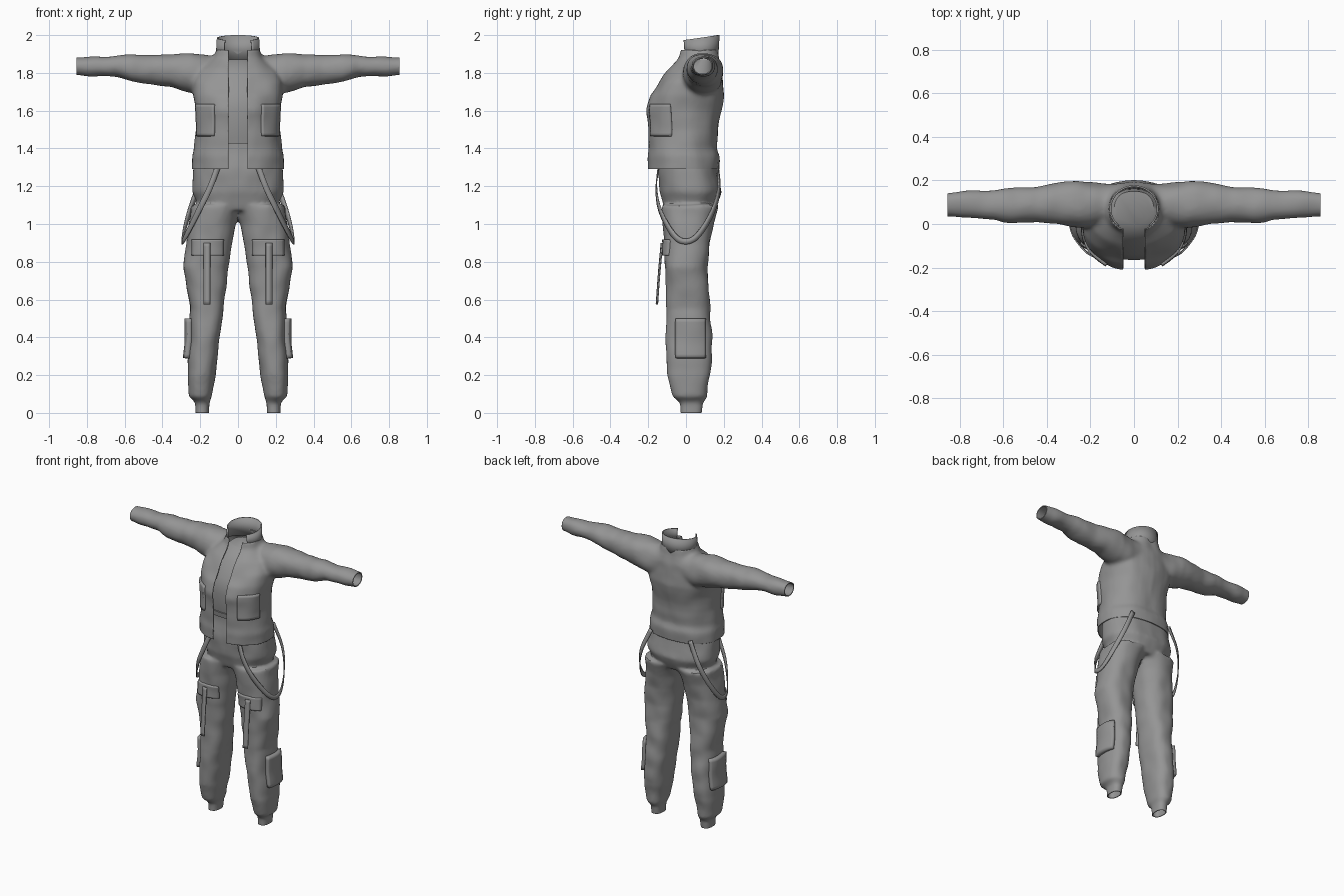
import bpy, bmesh, math
from mathutils import Vector, noise
from mathutils.bvhtree import BVHTree

cube = bpy.data.objects.get("Cube")
if cube:
    bpy.data.objects.remove(cube, do_unlink=True)

GREY = 0.3
cloth = bpy.data.materials.new("grey_cloth")
cloth.use_nodes = True
cloth.diffuse_color = (GREY, GREY, GREY, 1)
shader = cloth.node_tree.nodes["Principled BSDF"]
shader.inputs["Base Color"].default_value = cloth.diffuse_color
shader.inputs["Roughness"].default_value = 0.8


def add_object(name, bm):
    mesh = bpy.data.meshes.new(name)
    bm.to_mesh(mesh)
    bm.free()
    mesh.materials.append(cloth)
    obj = bpy.data.objects.new(name, mesh)
    bpy.context.collection.objects.link(obj)
    return obj


def smooth(obj, angle=40):
    bpy.ops.object.select_all(action="DESELECT")
    obj.select_set(True)
    bpy.context.view_layer.objects.active = obj
    bpy.ops.object.shade_smooth_by_angle(angle=math.radians(angle))


def thicken(obj, thickness, mirrored=False):
    mod = obj.modifiers.new("thickness", "SOLIDIFY")
    mod.thickness = thickness
    mod.offset = -1
    if mirrored:
        obj.modifiers.new("mirror", "MIRROR")
    smooth(obj)


def loft(bm, rows, axis="z", power=2.4, sides=40):
    """Closed tube through rounded sections: position, then low/high limits."""
    rings = []
    for t, a0, a1, b0, b1 in rows:
        ring = []
        for i in range(sides):
            angle = math.tau * i / sides
            c, s = math.cos(angle), math.sin(angle)
            a = (a0 + a1) / 2 + (a1 - a0) / 2 * math.copysign(abs(c) ** (2 / power), c)
            b = (b0 + b1) / 2 + (b1 - b0) / 2 * math.copysign(abs(s) ** (2 / power), s)
            ring.append(bm.verts.new((a, b, t) if axis == "z" else (t, a, b)))
        rings.append(ring)
    faces = [bm.faces.new(rings[0]), bm.faces.new(rings[-1])]
    for low, high in zip(rings, rings[1:]):
        for i in range(sides):
            j = (i + 1) % sides
            faces.append(bm.faces.new((low[i], low[j], high[j], high[i])))
    bmesh.ops.recalc_face_normals(bm, faces=faces)


def fuse(name, bm, wrinkle):
    """Merge overlapping tubes into one soft skin with gentle folds."""
    temp = add_object(name + "_helper", bm)
    remesh = temp.modifiers.new("fuse", "REMESH")
    remesh.mode = "VOXEL"
    remesh.voxel_size = 0.011
    soft = temp.modifiers.new("soften", "SMOOTH")
    soft.iterations = 7
    evaluated = temp.evaluated_get(bpy.context.evaluated_depsgraph_get())
    skin = bmesh.new()
    skin.from_mesh(evaluated.to_mesh())
    bpy.data.objects.remove(temp, do_unlink=True)
    skin.normal_update()
    for v in skin.verts:
        spot = Vector((abs(v.co.x) * 11, v.co.y * 8, v.co.z * 9))
        v.co += v.normal * wrinkle * noise.noise(spot)
    return skin


def cut(bm, point, normal, remove=True):
    everything = bm.verts[:] + bm.edges[:] + bm.faces[:]
    bmesh.ops.bisect_plane(bm, geom=everything, plane_co=point, plane_no=normal, clear_outer=remove)


def ribbon(name, points, width, thickness=0.006):
    """Flat band along a smooth path, facing away from the leg, on both sides."""
    pts = [Vector(p) for p in points]
    pts = [2 * pts[0] - pts[1]] + pts + [2 * pts[-1] - pts[-2]]
    path = []
    for a, b, c, d in zip(pts, pts[1:], pts[2:], pts[3:]):
        for k in range(8):
            t = k / 8
            path.append(b + (c - a) * t / 2 + (2 * a - 5 * b + 4 * c - d) * t * t / 2
                        + (3 * b - a - 3 * c + d) * t ** 3 / 2)
    path.append(pts[-2])
    bm = bmesh.new()
    pairs = []
    for i, p in enumerate(path):
        tangent = path[min(i + 1, len(path) - 1)] - path[max(i - 1, 0)]
        outward = Vector((p.x - 0.13, p.y - 0.02, 0))
        side = tangent.cross(outward).normalized() * width / 2
        pairs.append((bm.verts.new(p - side), bm.verts.new(p + side)))
    for (a, b), (c, d) in zip(pairs, pairs[1:]):
        bm.faces.new((a, b, d, c))
    thicken(add_object(name, bm), thickness, True)


def patch(name, tree, centre, outward, width, height, thickness):
    """Pocket or flap laid over the garment, on both sides."""
    out = Vector(outward).normalized()
    across = Vector((0, 0, 1)).cross(out).normalized()
    steps = 10
    bm = bmesh.new()
    grid = []
    for r in range(steps + 1):
        line = []
        for c in range(steps + 1):
            p = (Vector(centre) + across * width * (c / steps - 0.5)
                 + Vector((0, 0, height * (r / steps - 0.5))))
            hit = tree.ray_cast(p + out * 0.3, -out, 0.6)[0] or tree.find_nearest(p)[0]
            line.append(bm.verts.new(hit + out * thickness))
        grid.append(line)
    for low, high in zip(grid, grid[1:]):
        for c in range(steps):
            bm.faces.new((low[c], low[c + 1], high[c + 1], high[c]))
    bmesh.ops.smooth_vert(bm, verts=bm.verts, factor=0.5, use_axis_x=True, use_axis_y=True)
    thicken(add_object(name, bm), thickness + 0.008, True)


# Jacket: body and sleeves fused, then opened at hem, neck, wrists and front
body = [(1.26, .24, -.2, .18), (1.36, .245, -.205, .18), (1.4, .235, -.2, .165),
        (1.5, .22, -.2, .17), (1.6, .225, -.21, .185), (1.68, .24, -.19, .2),
        (1.75, .24, -.145, .2), (1.82, .21, -.095, .195), (1.88, .135, -.04, .175),
        (1.96, .1, -.02, .165)]
sleeve = [(.15, -.01, .19, 1.68, 1.895), (.25, -.02, .2, 1.69, 1.907),
          (.35, 0, .19, 1.725, 1.9), (.45, .01, .175, 1.74, 1.892), (.56, 0, .165, 1.755, 1.893),
          (.6, .005, .165, 1.765, 1.89), (.64, .02, .16, 1.78, 1.888), (.9, .035, .147, 1.787, 1.886)]
bm = bmesh.new()
loft(bm, [(z, -w, w, y0, y1) for z, w, y0, y1 in body], power=2.3)
loft(bm, [(-row[0], *row[1:]) for row in reversed(sleeve)] + sleeve, axis="x", power=2.1)
bm = fuse("jacket", bm, 0.008)
cut(bm, (0, 0, 1.29), (0, 0, -1))
cut(bm, (0, 0, 1.92), (0, 0, 1))
for side in (1, -1):
    cut(bm, (side * 0.855, 0, 0), (side, 0, 0))
    cut(bm, (side * 0.05, 0, 0), (side, 0, 0), remove=False)
jacket_tree = BVHTree.FromBMesh(bm)
opening = [f for f in bm.faces
           if abs(f.calc_center_median().x) < 0.05 and f.calc_center_median().y < 0.05]
bmesh.ops.delete(bm, geom=opening, context="FACES")
thicken(add_object("jacket", bm), 0.006)

# Trousers: hips and two legs fused, then opened at waist and ankles
leg = [(-.03, .15, .225, -.03, .082), (.055, .15, .225, -.03, .085), (.085, .137, .262, -.07, .11),
       (.2, .12, .266, -.1, .13), (.4, .095, .26, -.107, .14), (.55, .078, .252, -.107, .13),
       (.68, .06, .275, -.107, .118), (.77, .047, .293, -.11, .112), (.9, .03, .272, -.115, .125),
       (1, .01, .263, -.122, .145), (1.1, -.02, .252, -.128, .175)]
hips = [(1.07, -.2, .2, -.11, .15), (1.17, -.24, .24, -.142, .19),
        (1.3, -.233, .233, -.142, .165), (1.48, -.19, .19, -.13, .13)]
bm = bmesh.new()
loft(bm, hips)
loft(bm, leg)
loft(bm, [(z, -x1, -x0, y0, y1) for z, x0, x1, y0, y1 in leg])
bm = fuse("trousers", bm, 0.008)
cut(bm, (0, 0, 0), (0, 0, -1))
cut(bm, (0, 0, 1.43), (0, 0, 1))
trouser_tree = BVHTree.FromBMesh(bm)
thicken(add_object("trousers", bm), 0.006)

# Shirt under the jacket, with a hem band
shirt = [(1.43, .19, -.135, .13), (1.6, .2, -.165, .15), (1.7, .19, -.14, .16),
         (1.8, .15, -.07, .16), (1.87, .09, -.01, .15)]
for name, rows in (("shirt", shirt), ("shirt_hem", [(1.425, .194, -.143, .134), (1.46, .196, -.148, .138)])):
    bm = bmesh.new()
    loft(bm, [(z, -w, w, y0, y1) for z, w, y0, y1 in rows])
    smooth(add_object(name, bm), 50)

# Stand-up collar, open at the front
bm = bmesh.new()
pairs = []
for i in range(41):
    angle = math.radians(-50 + 280 * i / 40)
    c, s = math.cos(angle), math.sin(angle)
    pairs.append((bm.verts.new((.118 * c, .07 + .1 * s, 1.882 - .012 * s)),
                  bm.verts.new((.112 * c, .07 + .108 * s, 1.985 + .015 * s))))
for (a, b), (c, d) in zip(pairs, pairs[1:]):
    bm.faces.new((a, c, d, b))
thicken(add_object("collar", bm), 0.008)

# Pockets and flaps
patch("chest_pocket", jacket_tree, (.165, -.12, 1.55), (.6, -.8, 0), .15, .17, .012)
patch("calf_pocket", trouser_tree, (.26, .025, .395), (1, 0, 0), .17, .21, .026)
patch("thigh_flap", trouser_tree, (.16, -.11, .875), (0, -1, 0), .18, .085, .012)

# Hanging braces and thigh straps
ribbon("hip_strap", [(.1, -.145, 1.32), (.15, -.16, 1.19), (.215, -.135, 1.06), (.285, -.05, .925),
                     (.297, .04, .92), (.27, .125, 1.03), (.22, .175, 1.17), (.15, .172, 1.32)], .03)
ribbon("thigh_strap", [(.165, -.13, .9), (.165, -.145, .74), (.165, -.157, .575)], .035)
